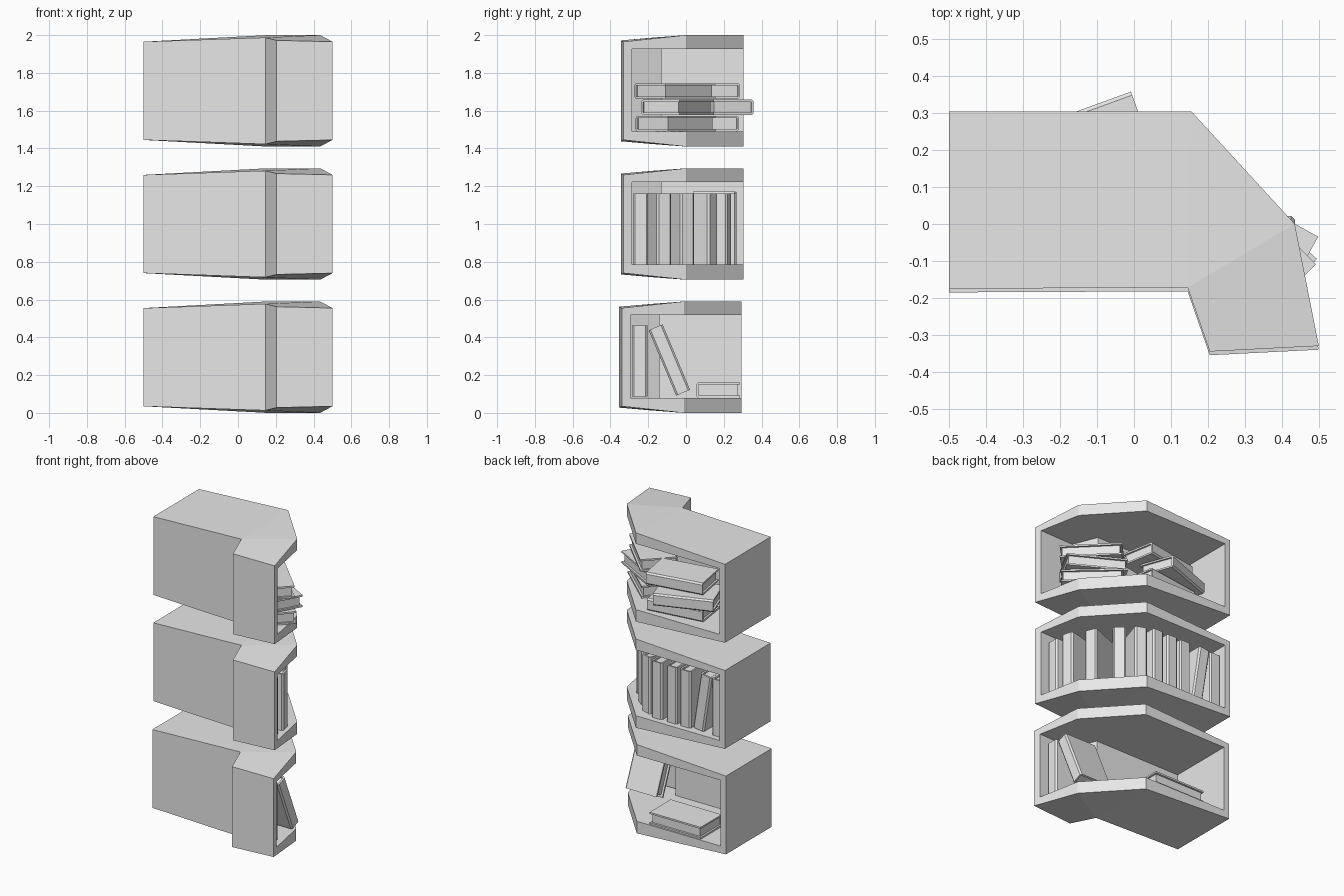
import bpy, bmesh
from math import cos, sin, radians
from mathutils import Vector, Matrix

if "Cube" in bpy.data.objects:
    bpy.data.objects.remove(bpy.data.objects["Cube"], do_unlink=True)

grey = bpy.data.materials.new("light_grey")
grey.use_nodes = True
grey.diffuse_color = (0.8, 0.8, 0.8, 1)
grey.node_tree.nodes["Principled BSDF"].inputs["Base Color"].default_value = (0.8, 0.8, 0.8, 1)


def finish(name, bm):
    bmesh.ops.recalc_face_normals(bm, faces=bm.faces)
    mesh = bpy.data.meshes.new(name)
    bm.to_mesh(mesh)
    bm.free()
    mesh.materials.append(grey)
    obj = bpy.data.objects.new(name, mesh)
    bpy.context.collection.objects.link(obj)
    return obj


# Shelf plan: outer corner with its taper, then matching inner corner.
# The first four corners border the open side.
PLAN = [
    ((-0.50, 0.305), 0.035, (-0.46, 0.305)),
    ((0.155, 0.305), 0.0, (0.155, 0.305)),
    ((0.435, 0.0), 0.0, (0.435, 0.0)),
    ((0.50, -0.33), 0.035, (0.49, -0.285)),
    ((0.205, -0.345), 0.028, (0.24, -0.292)),
    ((0.145, -0.172), 0.013, (0.175, -0.13)),
    ((-0.50, -0.175), 0.035, (-0.46, -0.13)),
]
HEIGHT = 0.59
FLOOR, CEILING = 0.08, 0.517


def shelf(name, z, dy):
    bm = bmesh.new()

    def ring(points):
        return [bm.verts.new((x, y + dy, z + h)) for (x, y), h in points]

    bottom = ring([(o, t) for o, t, i in PLAN])
    top = ring([(o, HEIGHT - t) for o, t, i in PLAN])
    floor = ring([(i, FLOOR) for o, t, i in PLAN])
    ceiling = ring([(i, CEILING) for o, t, i in PLAN])

    # Panels
    for loop in (bottom, top, floor, ceiling):
        for panel in ((0, 1, 5, 6), (1, 2, 5), (2, 3, 4, 5)):
            bm.faces.new([loop[k] for k in panel])
    # Front edges along the opening, solid walls elsewhere
    for a in range(len(PLAN)):
        b = (a + 1) % len(PLAN)
        pairs = ((bottom, floor), (top, ceiling)) if a < 3 else ((bottom, top), (floor, ceiling))
        for low, high in pairs:
            bm.faces.new((low[a], low[b], high[b], high[a]))
    # Upright edges at the two ends of the opening
    for k in (0, 3):
        bm.faces.new((bottom[k], top[k], ceiling[k], floor[k]))
    return finish(name, bm)


LENGTH, DEPTH, THICK, BOARD = 0.375, 0.232, 0.08, 0.011


def book(name, centre, spine, length):
    """Hard cover wrapped round a recessed page block."""
    bm = bmesh.new()
    d, t, h, c = DEPTH / 2, THICK / 2, LENGTH / 2, 0.01
    half = [(d, t - c), (d - c, t), (-d, t), (-d, t - BOARD), (d - BOARD, t - BOARD)]
    profile = half + [(x, -y) for x, y in reversed(half)]
    face = bm.faces.new([bm.verts.new((x, y, -h)) for x, y in profile])
    grown = bmesh.ops.extrude_face_region(bm, geom=[face])["geom"]
    bmesh.ops.translate(bm, vec=(0, 0, LENGTH),
                        verts=[v for v in grown if isinstance(v, bmesh.types.BMVert)])
    # Page block
    size = Matrix.Diagonal((DEPTH - 0.02, THICK - 2 * BOARD, LENGTH - 0.024, 1))
    bmesh.ops.create_cube(bm, size=1, matrix=Matrix.Translation((0.003, 0, 0)) @ size)
    obj = finish(name, bm)
    s, l = Vector(spine).normalized(), Vector(length).normalized()
    axes = Matrix((s, l.cross(s), l)).transposed().to_4x4()
    obj.matrix_world = Matrix.Translation(centre) @ axes
    return obj


def heading(degrees):
    return Vector((cos(radians(degrees)), sin(radians(degrees)), 0))


def flat_book(name, x, y, z, angle):
    return book(name, (x, y, z), heading(angle + 90), heading(angle))


def upright_book(name, x, y, z, angle):
    """x, y mark the middle of the spine."""
    centre = Vector((x, y, z)) - heading(angle) * DEPTH / 2
    return book(name, centre, heading(angle), (0, 0, 1))


shelf("bottom_shelf", 0.0, -0.01)
shelf("middle_shelf", 0.705, 0.0)
shelf("top_shelf", 1.41, 0.0)

# Bottom shelf: one standing, one leaning, one lying
upright_book("bottom_standing_book", 0.44, -0.245, 0.275, 0)
book("bottom_leaning_book", (0.319, -0.088, 0.28), (1, 0, 0), (0, -0.145, 0.345))
flat_book("bottom_lying_book", -0.12, 0.17, 0.12, 180)

# Middle shelf: a row turning round the corner
ROW = [(0.44, -0.24, 0), (0.43, -0.115, 14), (0.35, 0.01, 22), (0.235, 0.145, 52),
       (0.135, 0.23, 72), (0.03, 0.268, 90), (-0.08, 0.268, 90), (-0.18, 0.268, 90),
       (-0.415, 0.268, 90)]
for n, (x, y, angle) in enumerate(ROW):
    upright_book(f"row_book_{n + 1}", x, y, 0.973, angle)
book("row_leaning_book", (-0.305, 0.152, 0.98), (0, 1, 0), (-0.15, 0, 0.98))

# Top shelf: two stacks of three
for n, (x, y, angle) in enumerate([(0.278, -0.055, 138), (0.278, -0.045, 151), (0.278, -0.058, 135)]):
    flat_book(f"corner_stack_book_{n + 1}", x, y, 1.531 + 0.087 * n, angle)
for n, (x, y, angle) in enumerate([(-0.08, 0.14, 8), (-0.145, 0.185, 20), (-0.07, 0.14, 10)]):
    flat_book(f"side_stack_book_{n + 1}", x, y, 1.531 + 0.087 * n, angle)
